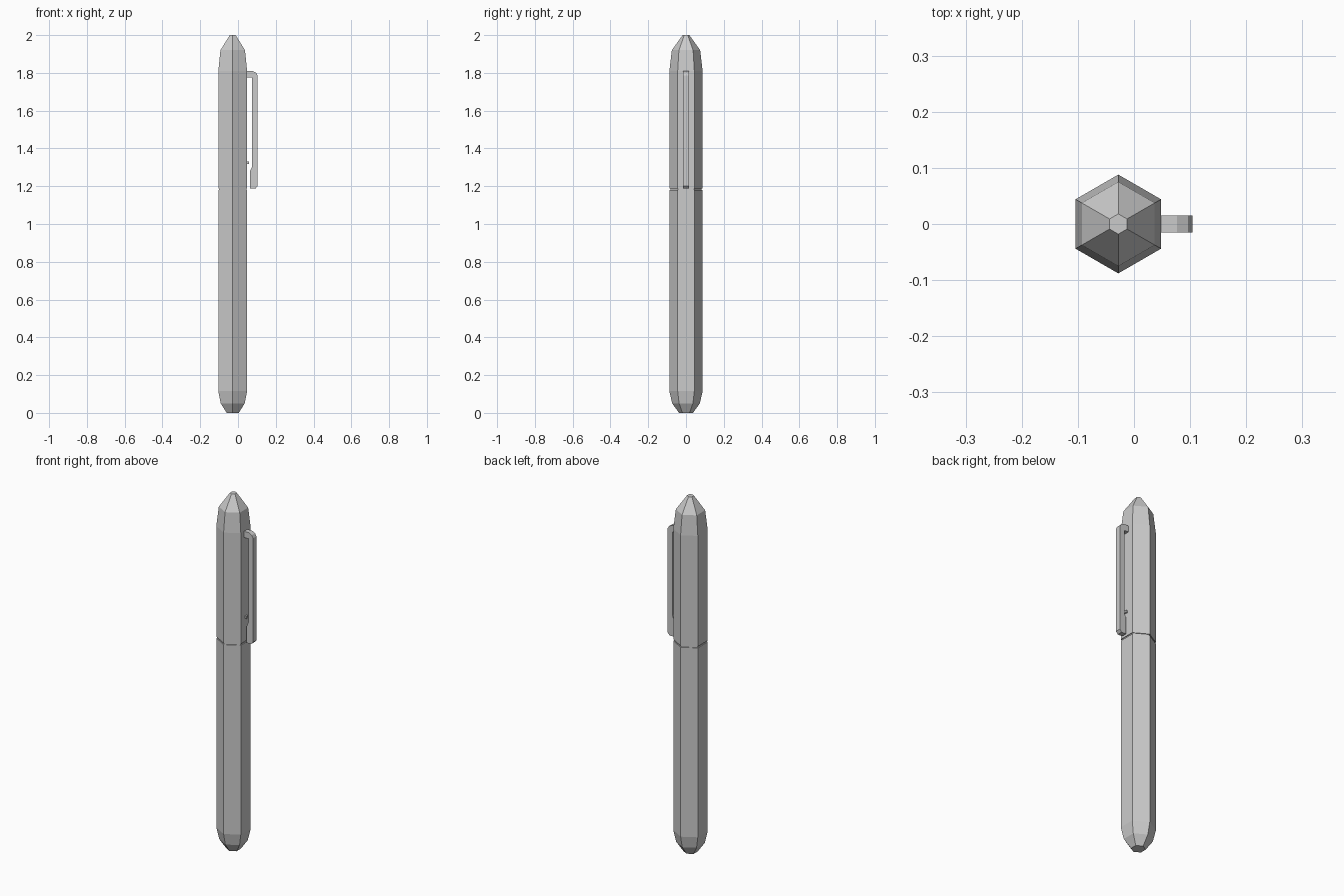
import bpy, bmesh, math

cube = bpy.data.objects.get("Cube")
if cube:
    bpy.data.objects.remove(cube, do_unlink=True)

AXIS_X = -0.028   # pen axis, offset so that the clip fits the centred bounds
RADIUS = 0.088

grey = bpy.data.materials.new("light_grey")
grey.use_nodes = True
grey.diffuse_color = (0.6, 0.6, 0.6, 1)
grey.node_tree.nodes["Principled BSDF"].inputs["Base Color"].default_value = (0.6, 0.6, 0.6, 1)


def finish(name, bm):
    bmesh.ops.recalc_face_normals(bm, faces=bm.faces)
    mesh = bpy.data.meshes.new(name)
    bm.to_mesh(mesh)
    bm.free()
    mesh.materials.append(grey)
    obj = bpy.data.objects.new(name, mesh)
    bpy.context.collection.objects.link(obj)
    return obj


def hex_body(name, profile):
    """Stack hexagonal rings given as (radius, height), points towards +-y."""
    bm = bmesh.new()
    rings = []
    for r, z in profile:
        angles = [math.radians(30 + 60 * i) for i in range(6)]
        rings.append([bm.verts.new((AXIS_X + r * math.cos(a), r * math.sin(a), z)) for a in angles])
    for low, high in zip(rings, rings[1:]):
        for i in range(6):
            j = (i + 1) % 6
            bm.faces.new((low[i], low[j], high[j], high[i]))
    bm.faces.new(rings[0])
    bm.faces.new(rings[-1])
    return finish(name, bm)


def side_plate(name, outline, half_width):
    """Extrude an (x, z) outline across y."""
    bm = bmesh.new()
    face = bm.faces.new([bm.verts.new((x, -half_width, z)) for x, z in outline])
    new = bmesh.ops.extrude_face_region(bm, geom=[face])["geom"]
    verts = [v for v in new if isinstance(v, bmesh.types.BMVert)]
    bmesh.ops.translate(bm, verts=verts, vec=(0, 2 * half_width, 0))
    return finish(name, bm)


# Barrel with tapered end, cap with pointed end, and the groove between them
hex_body("barrel", [(0.037, 0), (0.073, 0.05), (RADIUS, 0.115), (RADIUS, 1.18)])
hex_body("groove_ring", [(0.083, 1.17), (0.083, 1.2)])
hex_body("cap", [(RADIUS, 1.188), (RADIUS, 1.81), (0.075, 1.92), (0.018, 2.0)])

# Clip: top arm, long bar and thickened foot
side_plate("clip", [
    (0.04, 1.81), (0.077, 1.81), (0.096, 1.80), (0.104, 1.785),
    (0.104, 1.2), (0.092, 1.187), (0.064, 1.187),
    (0.064, 1.28), (0.075, 1.305), (0.075, 1.775), (0.04, 1.775),
], 0.015)

# Small stud on the cap under the clip
side_plate("clip_stud", [(0.04, 1.317), (0.057, 1.317), (0.057, 1.331), (0.04, 1.331)], 0.007)
